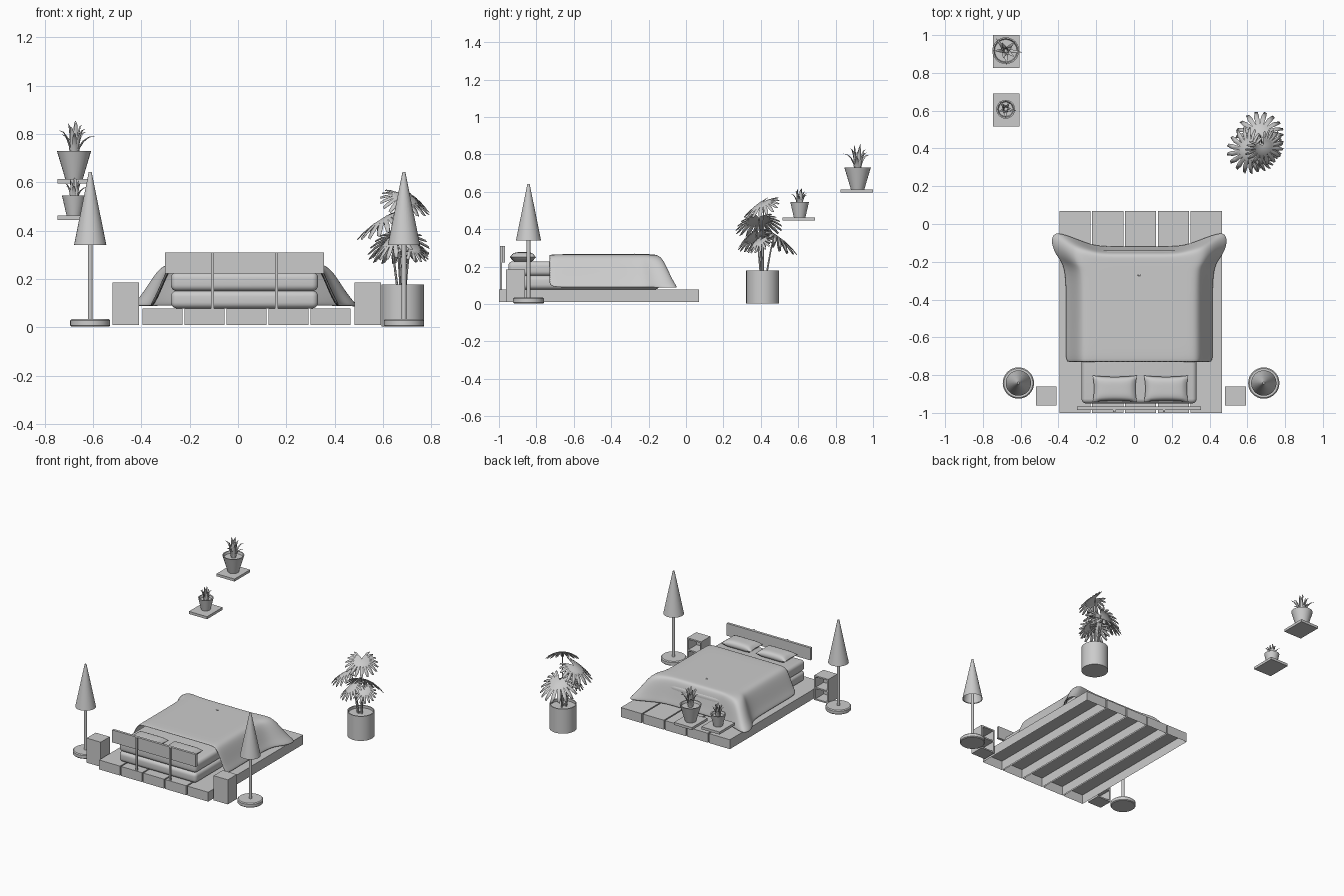
import bpy, bmesh, math, random
from mathutils import Vector, Matrix

if "Cube" in bpy.data.objects:
    bpy.data.objects.remove(bpy.data.objects["Cube"])
random.seed(4)


def finish(name, bm, smooth=None):
    bmesh.ops.recalc_face_normals(bm, faces=bm.faces)
    me = bpy.data.meshes.new(name)
    bm.to_mesh(me)
    bm.free()
    ob = bpy.data.objects.new(name, me)
    bpy.context.collection.objects.link(ob)
    if smooth:
        bpy.ops.object.select_all(action='DESELECT')
        ob.select_set(True)
        bpy.context.view_layer.objects.active = ob
        bpy.ops.object.shade_smooth_by_angle(angle=math.radians(smooth))
    return ob


def add_box(bm, x0, x1, y0, y1, z0, z1):
    m = Matrix.Translation(((x0 + x1) / 2, (y0 + y1) / 2, (z0 + z1) / 2))
    m = m @ Matrix.Diagonal((x1 - x0, y1 - y0, z1 - z0, 1))
    bmesh.ops.create_cube(bm, size=1, matrix=m)


def box(name, *dims, bevel=0):
    bm = bmesh.new()
    add_box(bm, *dims)
    if bevel:
        bmesh.ops.bevel(bm, geom=bm.edges[:], offset=bevel, segments=5, profile=0.5, affect='EDGES')
    return finish(name, bm, 40 if bevel else None)


def grid_faces(bm, rows, closed=False):
    n = len(rows[0])
    for a, b in zip(rows, rows[1:]):
        for i in range(n if closed else n - 1):
            j = (i + 1) % n
            bm.faces.new((a[i], a[j], b[j], b[i]))


def lathe(name, x, y, profile, n=32):
    bm = bmesh.new()
    rows = [[bm.verts.new((x + r * math.cos(k * math.tau / n), y + r * math.sin(k * math.tau / n), z))
             for k in range(n)] for r, z in profile]
    grid_faces(bm, rows, True)
    for row, (r, z) in ((rows[0], profile[0]), (rows[-1], profile[-1])):
        bm.faces.new(row)
    return finish(name, bm, 40)


# Platform: five planks with hollow undersides
for i in range(5):
    x = -0.395 + i * 0.1738
    bm = bmesh.new()
    add_box(bm, x, x + 0.165, -1.0, 0.07, 0.01, 0.077)
    low = min(bm.faces, key=lambda f: f.calc_center_median().z)
    bmesh.ops.delete(bm, geom=[low], context='FACES_ONLY')
    finish(f"platform_plank_{i + 1}", bm)

# Headboard with two posts behind
box("headboard", -0.303, 0.356, -0.985, -0.967, 0.222, 0.31)
for i, x in enumerate((-0.105, 0.159)):
    box(f"headboard_post_{i + 1}", x - 0.006, x + 0.006, -0.995, -0.985, 0.077, 0.31)

# Mattress layers
box("mattress_lower", -0.278, 0.332, -0.95, -0.14, 0.078, 0.152, bevel=0.025)
box("mattress_upper", -0.278, 0.332, -0.95, -0.14, 0.15, 0.228, bevel=0.025)

# Pillows: two puffed sheets joined at a pinched seam
for i, px in enumerate((-0.102, 0.170)):
    bm = bmesh.new()
    N = 14
    for s in (1, -1):
        rows = []
        for a in range(N + 1):
            u = -1 + 2 * a / N
            row = []
            for b in range(N + 1):
                v = -1 + 2 * b / N
                h = math.sqrt(max(0, (1 - u ** 4) * (1 - v ** 4)))
                row.append(bm.verts.new((px + 0.118 * u * (1 - 0.07 * (1 - v * v)),
                                         -0.872 + 0.07 * v * (1 - 0.1 * (1 - u * u)),
                                         0.25 + s * 0.027 * h)))
            rows.append(row)
        grid_faces(bm, rows)
    bmesh.ops.remove_doubles(bm, verts=bm.verts[:], dist=1e-5)
    finish(f"pillow_{i + 1}", bm, 60)

# Blanket: top outline blended to a flared hem outline
top = [(.25, -.735), (.25, -.6), (.25, -.4), (.25, -.28), (.25, -.25), (.25, -.23), (.24, -.21),
       (.225, -.2), (.2, -.19), (.17, -.185), (.1, -.185), (0, -.185)]
hem = [(.396, -.735), (.392, -.6), (.392, -.4), (.395, -.22), (.445, -.17), (.472, -.10), (.462, -.05),
       (.425, -.04), (.31, -.085), (.23, -.115), (.11, -.115), (0, -.115)]
fall = [(0, .266), (.25, .264), (.42, .253), (.55, .225), (.7, .175), (.85, .125), (1, .09)]
bm = bmesh.new()


def u_row(pts, z):
    full = [(-x, y) for x, y in pts] + [(x, y) for x, y in reversed(pts[:-1])]
    return [bm.verts.new((0.028 + x, y, z)) for x, y in full]


rows = [u_row([(x * k, y if i < 4 else y + (-.28 - y) * (1 - k)) for i, (x, y) in enumerate(top)], .266)
        for k in (0.02, 0.5)]
rows += [u_row([(a + (c - a) * h, b + (d - b) * h) for (a, b), (c, d) in zip(top, hem)], z) for h, z in fall]
grid_faces(bm, rows)
inner = rows[0]
for i in range(len(top) - 2):
    bm.faces.new((inner[i], inner[i + 1], inner[-2 - i], inner[-1 - i]))
bm.faces.new(inner[len(top) - 2:len(top) + 1])
blanket = finish("blanket", bm, 80)
sol = blanket.modifiers.new("thickness", 'SOLIDIFY')
sol.thickness = 0.012
sub = blanket.modifiers.new("soft", 'SUBSURF')
sub.levels = sub.render_levels = 2

# Nightstands open toward +y, and floor lamps
for side, nx, lx in (("left", -0.52, -0.612), ("right", 0.482, 0.687)):
    bm = bmesh.new()
    x0, x1, y0, y1, t = nx, nx + 0.111, -0.962, -0.86, 0.01
    add_box(bm, x0, x0 + t, y0, y1, .01, .185)
    add_box(bm, x1 - t, x1, y0, y1, .01, .185)
    add_box(bm, x0 + t, x1 - t, y0, y0 + t, .01, .185)
    for z in (.01, .0925, .175):
        add_box(bm, x0 + t, x1 - t, y0 + t, y1, z, z + t)
    finish(f"nightstand_{side}", bm)
    ly = -0.842
    lathe(f"lamp_base_{side}", lx, ly, [(.078, .003), (.083, .008), (.083, .028), (.077, .034), (.01, .034)])
    lathe(f"lamp_pole_{side}", lx, ly, [(.01, .03), (.01, .40), (.005, .6)], 16)
    lathe(f"lamp_shade_{side}", lx, ly, [(.003, .628), (.063, .343), (.067, .34), (.006, .642)], 32)


# Tapered tube used for stems and succulent leaves
def add_tube(bm, pts, radii, flat=1.0, n=6):
    rows = []
    for i, p in enumerate(pts):
        d = (pts[min(i + 1, len(pts) - 1)] - pts[max(i - 1, 0)]).normalized()
        side = d.cross(Vector((0.01, 0.02, 1))).normalized()
        up = side.cross(d)
        rows.append([bm.verts.new(p + radii[i] * (side * math.cos(k * math.tau / n)
                                                  + up * flat * math.sin(k * math.tau / n))) for k in range(n)])
    grid_faces(bm, rows, True)
    bm.faces.new(rows[0])
    bm.faces.new(rows[-1])


# Wall shelves with potted succulents
for i, (y0, y1, z0, z1, rb, rt, pz, tip, spread) in enumerate((
        (.825, 1.0, .595, .613, .036, .071, .73, .855, .088),
        (.515, .69, .445, .463, .031, .05, .545, .62, .055))):
    cx, cy = -0.679, (y0 + y1) / 2 + 0.005
    box(f"wall_shelf_{i + 1}", -.747, -.605, y0, y1, z0, z1)
    lathe(f"shelf_pot_{i + 1}", cx, cy, [(rb, z1), (rt, pz), (rt - .007, pz), (rt - .012, pz - .015)], 24)
    bm = bmesh.new()
    for k in range(12):
        ang = k * 2.4 + random.uniform(-.2, .2)
        out = spread * (1 - 0.075 * k)
        height = (tip - pz + .015) * (0.55 + 0.45 * k / 11)
        d = Vector((math.cos(ang), math.sin(ang), 0))
        base = Vector((cx, cy, pz - .015))
        pts = [base + d * (.012 + (out - .012) * t ** 1.5) + Vector((0, 0, height * math.sin(t * 1.6)))
               for t in (0, .25, .5, .75, 1)]
        w = .011 if i == 0 else .008
        add_tube(bm, pts, [w, w, w * .8, w * .5, .0008], .4)
    finish(f"succulent_leaves_{i + 1}", bm, 50)

# Floor pot and large split-leaf plant
px, py = 0.682, 0.41
lathe("floor_pot", px, py, [(.088, .003), (.088, .178), (.081, .178), (.081, .16)], 32)
leaves = [((.615, .39, .462), 190, 28, .155), ((.665, .475, .375), 100, 32, .16),
          ((.685, .415, .548), -55, 30, .135), ((.655, .375, .375), 222, 38, .13),
          ((.715, .40, .345), -50, 40, .10)]
stems, blades = bmesh.new(), bmesh.new()
for pos, az, pitch, L in leaves:
    p = Vector(pos)
    root = Vector((px + (p.x - px) * .3, py + (p.y - py) * .3, .15))
    mid = root.lerp(p, .6) + Vector((0, 0, .04))
    pts = [root * (1 - t) ** 2 + mid * 2 * t * (1 - t) + p * t * t for t in (0, .25, .5, .75, 1)]
    add_tube(stems, pts, [.005, .0045, .004, .0035, .003])
    M = Matrix.Translation(p) @ Matrix.Rotation(math.radians(az), 4, 'Z') @ Matrix.Rotation(math.radians(pitch), 4, 'Y')

    def bv(r, a):
        return blades.verts.new(M @ Vector((r * math.cos(a), r * math.sin(a), -2.2 * (r * math.sin(a)) ** 2 - 1.2 * r * r)))
    centre = bv(0, 0)
    n, span = 17, math.radians(300)
    step = span / n
    ring = [bv(L * (.30 + .12 * math.cos((j / n - .5) * span)), (j / n - .5) * span) for j in range(n + 1)]
    for j in range(n):
        a = (j + .5) * step - span / 2
        R = L * (.78 + .24 * math.cos(a))
        blades.faces.new((centre, ring[j], ring[j + 1]))
        o = [bv(R * .75, a - step * .36), bv(R * .96, a - step * .22), bv(R, a + step * .1), bv(R * .75, a + step * .36)]
        blades.faces.new((ring[j], o[0], o[3], ring[j + 1]))
        blades.faces.new((o[0], o[1], o[2], o[3]))
finish("plant_stems", stems, 50)
leaf = finish("plant_leaves", blades, 60)
leaf.modifiers.new("thickness", 'SOLIDIFY').thickness = 0.0015
